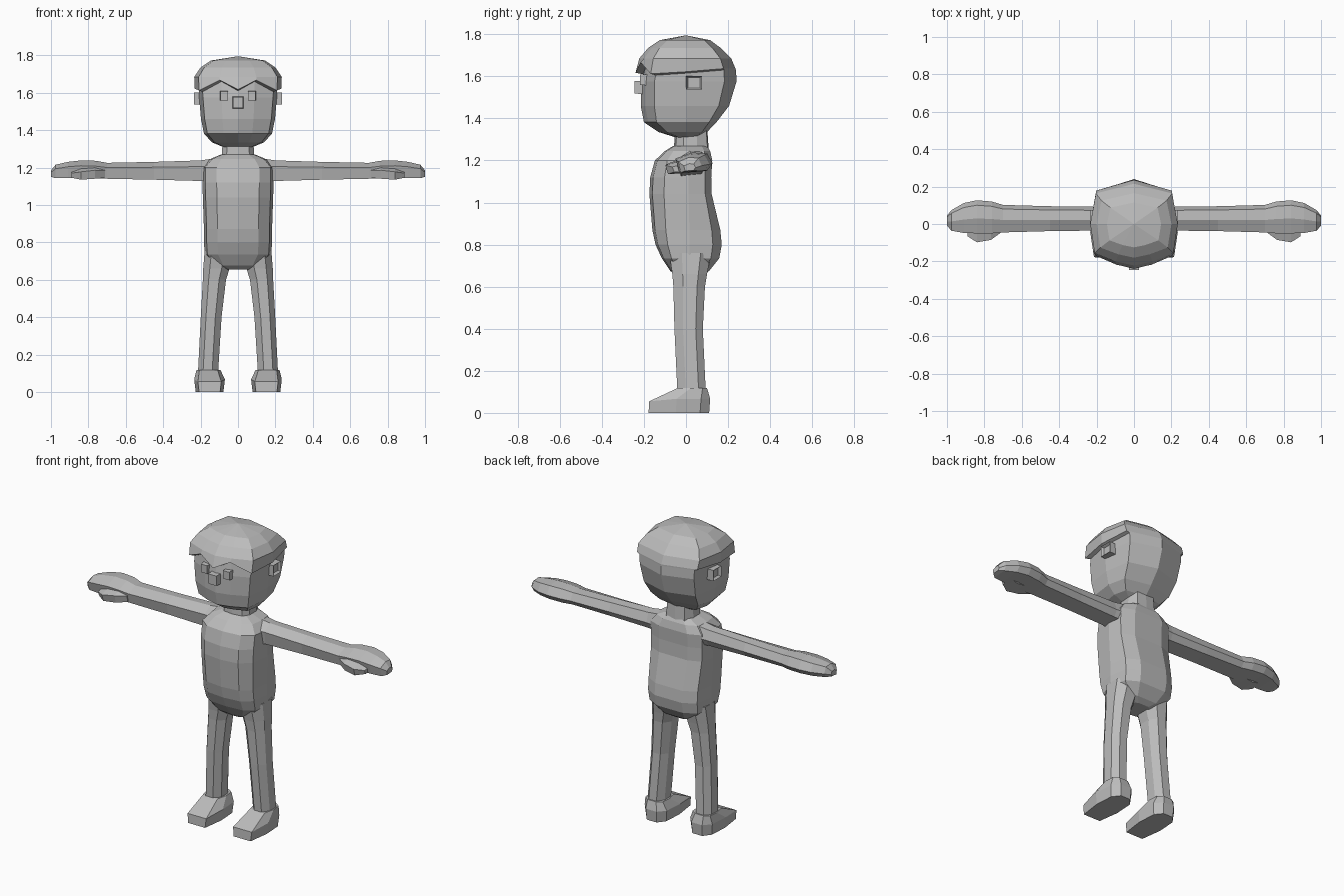
import bpy
import bmesh
from mathutils import Vector

cube = bpy.data.objects.get("Cube")
if cube:
    bpy.data.objects.remove(cube, do_unlink=True)

GREY = (0.5, 0.5, 0.5, 1.0)
grey = bpy.data.materials.new("plain grey")
grey.use_nodes = True
grey.diffuse_color = GREY
grey.node_tree.nodes["Principled BSDF"].inputs["Base Color"].default_value = GREY


def finish(name, bm):
    bmesh.ops.remove_doubles(bm, verts=bm.verts, dist=0.0005)
    bmesh.ops.recalc_face_normals(bm, faces=bm.faces)
    mesh = bpy.data.meshes.new(name)
    bm.to_mesh(mesh)
    bm.free()
    mesh.materials.append(grey)
    obj = bpy.data.objects.new(name, mesh)
    bpy.context.scene.collection.objects.link(obj)
    return obj


def loft(name, rings):
    """Skin a stack of equal-sized closed rings and cap both ends."""
    bm = bmesh.new()
    loops = [[bm.verts.new(p) for p in ring] for ring in rings]
    n = len(loops[0])
    for a, b in zip(loops, loops[1:]):
        for i in range(n):
            j = (i + 1) % n
            bm.faces.new((a[i], a[j], b[j], b[i]))
    bm.faces.new(loops[0])
    bm.faces.new(loops[-1])
    return finish(name, bm)


def body_ring(half, z, w, yf, yb, dz=None):
    """Symmetric ring from a unit half outline running front to back."""
    dz = dz or [0] * len(half)
    pts = [Vector((px * w, -py * yf if py < 0 else py * yb, z + d))
           for (px, py), d in zip(half, dz)]
    return pts + [Vector((-p.x, p.y, p.z)) for p in reversed(pts[1:-1])]


def box(name, x, y, z, taper=1.0, hollow_dir=None):
    """Box from ranges, front end scaled by taper, optional sunken face."""
    bm = bmesh.new()
    bmesh.ops.create_cube(bm, size=1)
    mid = Vector([(r[0] + r[1]) / 2 for r in (x, y, z)])
    size = Vector([r[1] - r[0] for r in (x, y, z)])
    for v in bm.verts:
        t = taper if v.co.y < 0 else 1.0
        v.co = mid + Vector((v.co.x * size.x * t, v.co.y * size.y, v.co.z * size.z * t))
    if hollow_dir:
        bm.normal_update()
        face = max(bm.faces, key=lambda f: f.normal.x * hollow_dir)
        bmesh.ops.inset_region(bm, faces=[face], thickness=0.012)
        bmesh.ops.translate(bm, verts=face.verts, vec=(-0.015 * hollow_dir, 0, 0))
    return finish(name, bm)


# Head: rounded skull with an overhanging zigzag brow
HEAD = [(0, -1), (0.42, -0.9), (0.9, -0.7), (1, 0), (0.87, 0.76), (0, 1)]
ZIGZAG = [-0.02, 0.03, -0.025, -0.015, 0, 0]
face_low = body_ring(HEAD, 1.575, 0.208, -0.215, 0.24)
under = body_ring(HEAD, 1.63, 0.21, -0.205, 0.238, ZIGZAG)
brow = body_ring(HEAD, 1.637, 0.232, -0.24, 0.235, ZIGZAG)
loft("head", [
    body_ring(HEAD, 1.31, 0.08, -0.05, 0.06),
    body_ring(HEAD, 1.335, 0.14, -0.13, 0.10),
    body_ring(HEAD, 1.382, 0.182, -0.20, 0.145),
    body_ring(HEAD, 1.46, 0.198, -0.215, 0.205),
    face_low, under, brow,
    body_ring(HEAD, 1.685, 0.234, -0.222, 0.215),
    body_ring(HEAD, 1.735, 0.20, -0.18, 0.165),
    body_ring(HEAD, 1.772, 0.145, -0.125, 0.115),
    body_ring(HEAD, 1.795, 0, 0, 0),
])
box("nose", (-0.03, 0.03), (-0.245, -0.19), (1.515, 1.58), 0.9)
for side, s in (("left", 1), ("right", -1)):
    box(side + "_eye", sorted((0.05 * s, 0.098 * s)), (-0.218, -0.16), (1.555, 1.612), 0.85)
    box(side + "_ear", sorted((0.17 * s, 0.236 * s)), (0.0, 0.075), (1.537, 1.602), 1.0, s)

# Neck and torso
NECK = [(0, -1), (0.7, -0.85), (1, -0.2), (1, 0.5), (0.7, 0.95), (0, 1)]
loft("neck", [body_ring(NECK, 1.22, 0.09, -0.06, 0.11),
              body_ring(NECK, 1.37, 0.08, -0.05, 0.10)])
TORSO = [(0, -1), (0.6, -0.92), (0.92, -0.6), (1, 0.1), (0.9, 0.75), (0.5, 1), (0, 1)]
loft("torso", [body_ring(TORSO, *r) for r in (
    (0.655, 0.07, -0.05, 0.08),
    (0.675, 0.13, -0.075, 0.11),
    (0.735, 0.178, -0.115, 0.158),
    (0.80, 0.182, -0.145, 0.17),
    (0.87, 0.182, -0.16, 0.163),
    (1.04, 0.188, -0.174, 0.122),
    (1.12, 0.19, -0.17, 0.12),
    (1.20, 0.19, -0.148, 0.125),
    (1.245, 0.15, -0.10, 0.115),
    (1.27, 0.09, -0.06, 0.10))])

# Limbs, written for the left side and flipped for the right
CHAMFER = [(0.3, 0), (0.75, 0), (1, 0.3), (1, 0.75), (0.72, 1), (0.25, 1), (0, 0.7), (0, 0.25)]
ARM = [(0, 0.7), (0.45, 1), (0.85, 0.95), (1, 0.45), (0.85, 0.1), (0.1, 0)]
SOLE = [(0.12, 0), (0.88, 0), (1, 0.45), (0.95, 0.85), (0.72, 1), (0.28, 1), (0.05, 0.85), (0, 0.45)]


def lerp(a, b, t):
    return a + (b - a) * t


def upright(s, outline, z, x0, x1, y0, y1, rise=0.0):
    return [Vector((s * lerp(x0, x1, u), lerp(y0, y1, v), z + rise * min(v / 0.45, 1)))
            for u, v in outline]


def sideways(s, x, y0, y1, z0, z1):
    return [Vector((s * x, lerp(y0, y1, u), lerp(z0, z1, v))) for u, v in ARM]


for side, s in (("left", 1), ("right", -1)):
    loft(side + "_leg", [upright(s, CHAMFER, *r) for r in (
        (0.08, 0.108, 0.215, -0.04, 0.095),
        (0.40, 0.088, 0.199, -0.055, 0.08),
        (0.60, 0.064, 0.188, -0.06, 0.09),
        (0.66, 0.045, 0.186, -0.065, 0.10),
        (0.76, 0.03, 0.178, -0.08, 0.12))])
    # Foot: flat sole, low toe, heel rising to the ankle
    loft(side + "_foot", [upright(s, SOLE, *r) for r in (
        (0.0, 0.078, 0.226, -0.178, 0.11),
        (0.055, 0.07, 0.234, -0.175, 0.115, 0.012),
        (0.118, 0.094, 0.222, -0.04, 0.10))])
    # Arm running straight out into a mitten hand
    loft(side + "_arm", [sideways(s, *r) for r in (
        (0.12, -0.05, 0.10, 1.12, 1.25),
        (0.20, -0.035, 0.092, 1.128, 1.238),
        (0.45, -0.038, 0.095, 1.135, 1.23),
        (0.70, -0.045, 0.102, 1.14, 1.225),
        (0.76, -0.05, 0.12, 1.14, 1.236),
        (0.84, -0.05, 0.127, 1.143, 1.238),
        (0.91, -0.048, 0.112, 1.143, 1.23),
        (0.975, -0.036, 0.075, 1.143, 1.215),
        (1.0, -0.01, 0.045, 1.15, 1.185))])
    # Thumb lying along the front of the hand
    loft(side + "_thumb", [sideways(s, *r) for r in (
        (0.71, -0.045, 0.03, 1.145, 1.20),
        (0.765, -0.085, 0.03, 1.14, 1.205),
        (0.84, -0.098, 0.03, 1.135, 1.195),
        (0.89, -0.065, 0.03, 1.145, 1.18))])
